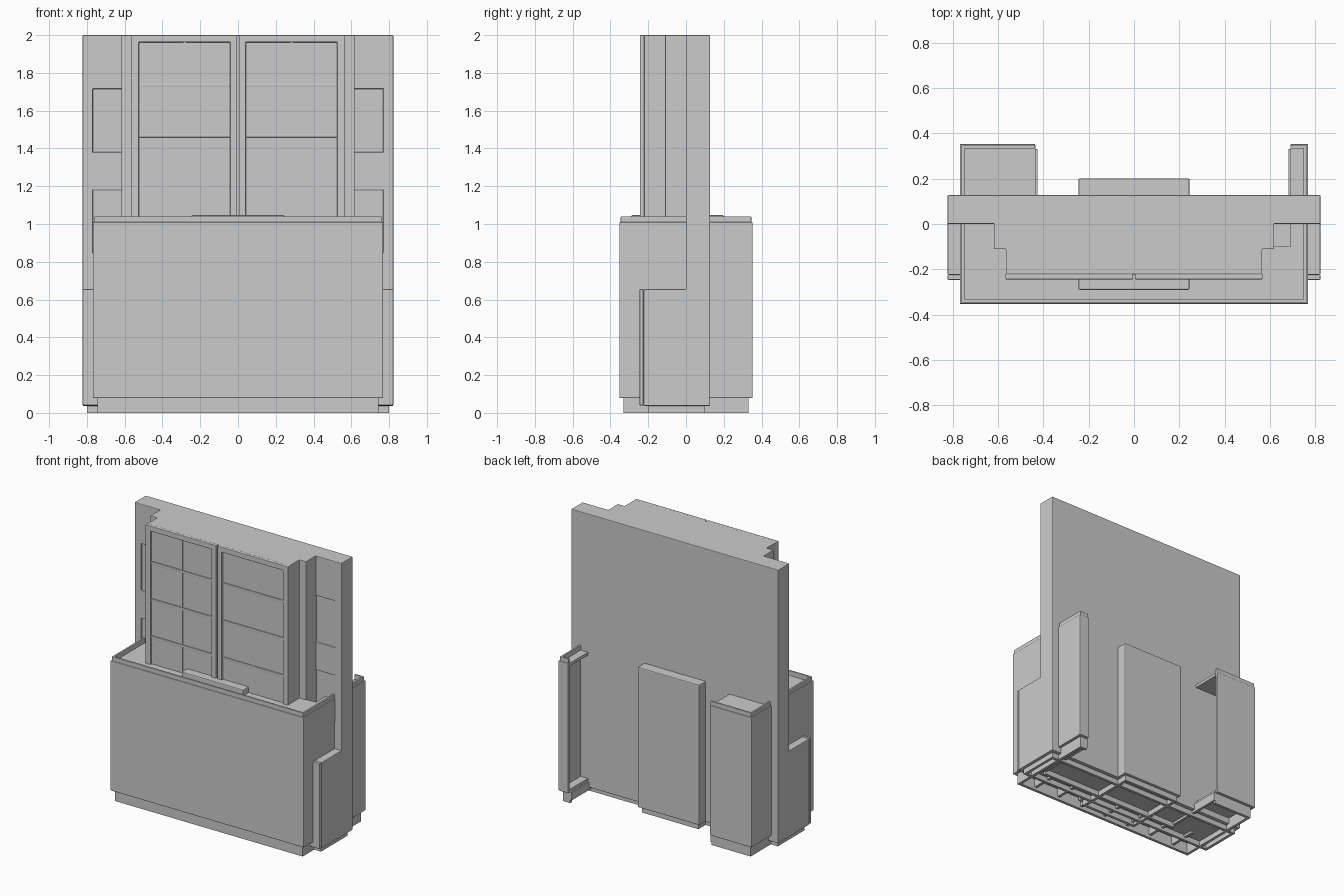
import bpy, bmesh
from mathutils import Vector

if "Cube" in bpy.data.objects:
    bpy.data.objects.remove(bpy.data.objects["Cube"])


def finish(ob, bevel):
    if bevel:
        m = ob.modifiers.new("soft_edges", "BEVEL")
        m.width = bevel
        m.segments = 2
        m.limit_method = "ANGLE"
    return ob


def box(name, x0, x1, y0, y1, z0, z1, bevel=0.0):
    bm = bmesh.new()
    bmesh.ops.create_cube(bm, size=1)
    for v in bm.verts:
        v.co = Vector(((x0 + x1) / 2 + v.co.x * (x1 - x0),
                       (y0 + y1) / 2 + v.co.y * (y1 - y0),
                       (z0 + z1) / 2 + v.co.z * (z1 - z0)))
    me = bpy.data.meshes.new(name)
    bm.to_mesh(me)
    bm.free()
    ob = bpy.data.objects.new(name, me)
    bpy.context.collection.objects.link(ob)
    return finish(ob, bevel)


def prism(name, pts, z0, z1, bevel=0.0):
    # Plan outline (counter-clockwise) extruded upward
    bm = bmesh.new()
    f = bm.faces.new([bm.verts.new((x, y, z0)) for x, y in pts])
    r = bmesh.ops.extrude_face_region(bm, geom=[f])
    bmesh.ops.translate(bm, vec=(0, 0, z1 - z0),
                        verts=[v for v in r["geom"] if isinstance(v, bmesh.types.BMVert)])
    bmesh.ops.recalc_face_normals(bm, faces=bm.faces)
    me = bpy.data.meshes.new(name)
    bm.to_mesh(me)
    bm.free()
    ob = bpy.data.objects.new(name, me)
    bpy.context.collection.objects.link(ob)
    return finish(ob, bevel)


def carve(ob, cutter):
    cutter.hide_render = True
    m = ob.modifiers.new("carve", "BOOLEAN")
    m.operation = "DIFFERENCE"
    m.solver = "EXACT"
    m.object = cutter
    bpy.context.view_layer.objects.active = ob
    bpy.ops.object.modifier_apply(modifier=m.name)
    bpy.data.objects.remove(cutter)


def u_ring(x, yf, yb, t, left, right):
    # U-shaped wall outline: closed front and sides, short returns at the back
    return [(-x, yf), (x, yf), (x, yb), (right, yb), (right, yb - t), (x - t, yb - t),
            (x - t, yf + t), (-x + t, yf + t), (-x + t, yb - t), (left, yb - t),
            (left, yb), (-x, yb)]


def u_slab(x, yf, yb, left, right, inner):
    return [(-x, yf), (x, yf), (x, yb), (right, yb), (right, inner),
            (left, inner), (left, yb), (-x, yb)]


LEFT, RIGHT, INNER = -0.435, 0.69, -0.10

# Counter: shell, rim lip, recessed top, floor and plinth
prism("counter_shell", u_ring(0.768, -0.353, 0.353, 0.02, LEFT, RIGHT), 0.078, 1.01, 0.005)
prism("counter_rim", u_ring(0.761, -0.346, 0.346, 0.014, LEFT, RIGHT), 1.0, 1.04, 0.003)
prism("counter_top", u_slab(0.75, -0.335, 0.335, LEFT, RIGHT, INNER), 0.985, 1.006)
prism("counter_floor", u_slab(0.75, -0.335, 0.335, LEFT, RIGHT, INNER), 0.08, 0.10)
prism("counter_plinth", u_ring(0.745, -0.33, 0.33, 0.02, LEFT, RIGHT), 0.0, 0.08)
box("plinth_inner_rail", LEFT, RIGHT, -0.12, -0.10, 0.0, 0.08)
for side, x in (("left", LEFT), ("right", RIGHT)):
    box("plinth_return_" + side, x - 0.01, x + 0.01, -0.12, 0.33, 0.02, 0.08)
for i in range(7):
    x = -0.6 + i * 0.2
    box("plinth_rib", x - 0.01, x + 0.01, -0.32, -0.11, 0.02, 0.08)

# Tall back panel with shallow side niches
back = box("back_panel", -0.822, 0.822, 0.0, 0.127, 0.037, 2.0)
for s in (-1, 1):
    for z in (0.845, 1.38):
        x0, x1 = sorted((s * 0.60, s * 0.77))
        cutter = box("niche_cutter", x0, x1, -0.05, 0.01, z, z + 0.335)
        carve(back, cutter)
finish(back, 0.004)

# Stepped upper cabinet body
prism("upper_cabinet", [(-0.618, 0.01), (-0.618, -0.11), (-0.565, -0.11), (-0.565, -0.222),
                        (0.565, -0.222), (0.565, -0.11), (0.618, -0.11), (0.618, 0.01)],
      0.655, 2.0, 0.003)

# Paired doors with recessed panes and thin glazing bars
for side, s in (("left", -1), ("right", 1)):
    a, b = sorted((s * 0.004, s * 0.567))
    door = box("door_" + side, a, b, -0.244, -0.22, 0.66, 2.0)
    a, b = sorted((s * 0.042, s * 0.525))
    carve(door, box("pane_cutter", a, b, -0.3, -0.230, 0.70, 1.963))
    finish(door, 0.004)
    box("glazing_upright_" + side, s * 0.2835 - 0.006, s * 0.2835 + 0.006,
        -0.234, -0.228, 0.70, 1.963)
    for i in range(4):
        z = 1.735 - i * 0.267
        box("glazing_bar_" + side, a, b, -0.237, -0.228, z - 0.009, z + 0.009, 0.002)

# Lower cabinet with front doors, and its plinth frame
box("lower_cabinet", -0.822, 0.822, -0.224, 0.01, 0.037, 0.655, 0.004)
for side, s in (("left", -1), ("right", 1)):
    a, b = sorted((s * 0.003, s * 0.822))
    box("lower_door_" + side, a, b, -0.246, -0.226, 0.04, 0.655, 0.004)
    a, b = sorted((s * 0.78, s * 0.80))
    box("lower_plinth_side_" + side, a, b, -0.20, 0.10, 0.0, 0.04)
for y in (-0.20, 0.08):
    box("lower_plinth_rail", -0.80, 0.80, y, y + 0.02, 0.0, 0.04)

# Central column passing through the counter, with its plinth frame
box("central_column", -0.245, 0.245, -0.29, 0.2, 0.04, 1.047, 0.006)
for y in (-0.27, 0.16):
    box("column_plinth_rail", -0.225, 0.225, y, y + 0.02, 0.0, 0.045)
for x in (-0.225, 0.205):
    box("column_plinth_side", x, x + 0.02, -0.27, 0.18, 0.0, 0.045)
